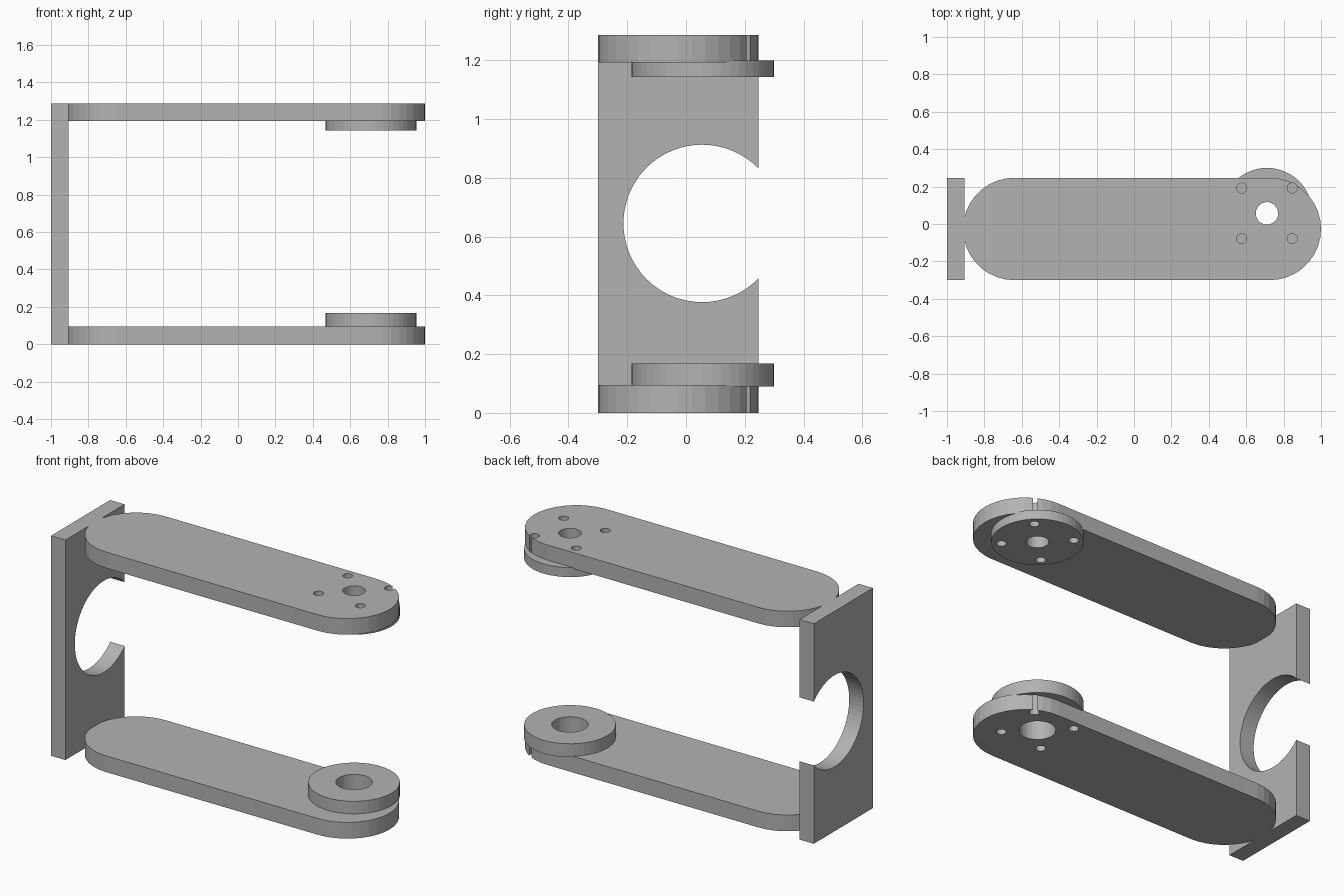
import bpy
import bmesh
from math import cos, sin, pi

cube = bpy.data.objects.get("Cube")
if cube:
    bpy.data.objects.remove(cube, do_unlink=True)

grey = bpy.data.materials.new("plain grey")
grey.use_nodes = True
colour = (0.45, 0.45, 0.45, 1)
grey.diffuse_color = colour
grey.node_tree.nodes["Principled BSDF"].inputs["Base Color"].default_value = colour

HEIGHT = 1.287
Y0, Y1 = -0.30, 0.247          # depth limits of plate and arms
MID_Y, END_R = (Y0 + Y1) / 2, (Y1 - Y0) / 2
PIVOT = (0.711, 0.057)         # axis of bosses and bores


def arc(cx, cy, r, start, end, steps):
    return [(cx + r * cos(start + (end - start) * i / steps),
             cy + r * sin(start + (end - start) * i / steps)) for i in range(steps + 1)]


def circle(cx, cy, r, steps):
    return arc(cx, cy, r, 0, 2 * pi, steps)[:-1]


def prism(name, outline, low, high, axis="z"):
    """Extrude a closed outline along z, or a (y, z) outline along x."""
    bm = bmesh.new()
    place = (lambda a, b: (a, b, low)) if axis == "z" else (lambda a, b: (low, a, b))
    face = bm.faces.new([bm.verts.new(place(a, b)) for a, b in outline])
    moved = bmesh.ops.extrude_face_region(bm, geom=[face])["geom"]
    offset = (0, 0, high - low) if axis == "z" else (high - low, 0, 0)
    bmesh.ops.translate(bm, verts=[g for g in moved if isinstance(g, bmesh.types.BMVert)], vec=offset)
    bmesh.ops.recalc_face_normals(bm, faces=bm.faces)
    mesh = bpy.data.meshes.new(name)
    bm.to_mesh(mesh)
    bm.free()
    mesh.materials.append(grey)
    obj = bpy.data.objects.new(name, mesh)
    bpy.context.collection.objects.link(obj)
    return obj


def cut(target, cutter):
    mod = target.modifiers.new(cutter.name, "BOOLEAN")
    mod.operation = "DIFFERENCE"
    mod.solver = "EXACT"
    mod.object = cutter
    cutter.hide_render = True
    cutter.hide_set(True)
    cutter.display_type = "WIRE"


# End plate with a round opening that breaks through its rear edge
plate = prism("end_plate", [(Y0, 0), (Y1, 0), (Y1, HEIGHT), (Y0, HEIGHT)], -1, -0.907, "x")
cut(plate, prism("opening_cutter", circle(0.055, 0.645, 0.268, 64), -1.1, -0.8, "x"))

# Round-ended arms whose inner ends sink slightly into the plate
right_c, left_c = 1 - END_R, -0.914 + END_R
capsule = (arc(right_c, MID_Y, END_R, -pi / 2, pi / 2, 18)
           + arc(left_c, MID_Y, END_R, pi / 2, 3 * pi / 2, 18))

# Each level: arm heights, boss heights, bore radius, screw hole heights
levels = {
    "lower": ((0, 0.095), (0.09, 0.168), 0.097, (-0.1, 0.12)),
    "upper": ((1.193, HEIGHT), (1.143, 1.199), 0.06, (1.0, 1.4)),
}
for level, (arm_z, boss_z, bore_r, screw_z) in levels.items():
    arm = prism(level + "_arm", capsule, *arm_z)
    boss = prism(level + "_boss", circle(*PIVOT, 0.243, 48), *boss_z)
    cutters = [prism(level + "_bore_cutter", circle(*PIVOT, bore_r, 32), arm_z[0] - 0.2, arm_z[1] + 0.2)]
    for sx in (-1, 1):
        for sy in (-1, 1):
            centre = (PIVOT[0] + sx * 0.135, PIVOT[1] + sy * 0.135)
            cutters.append(prism(level + "_screw_cutter", circle(*centre, 0.027, 20), *screw_z))
    for part in (arm, boss):
        for cutter in cutters:
            cut(part, cutter)
